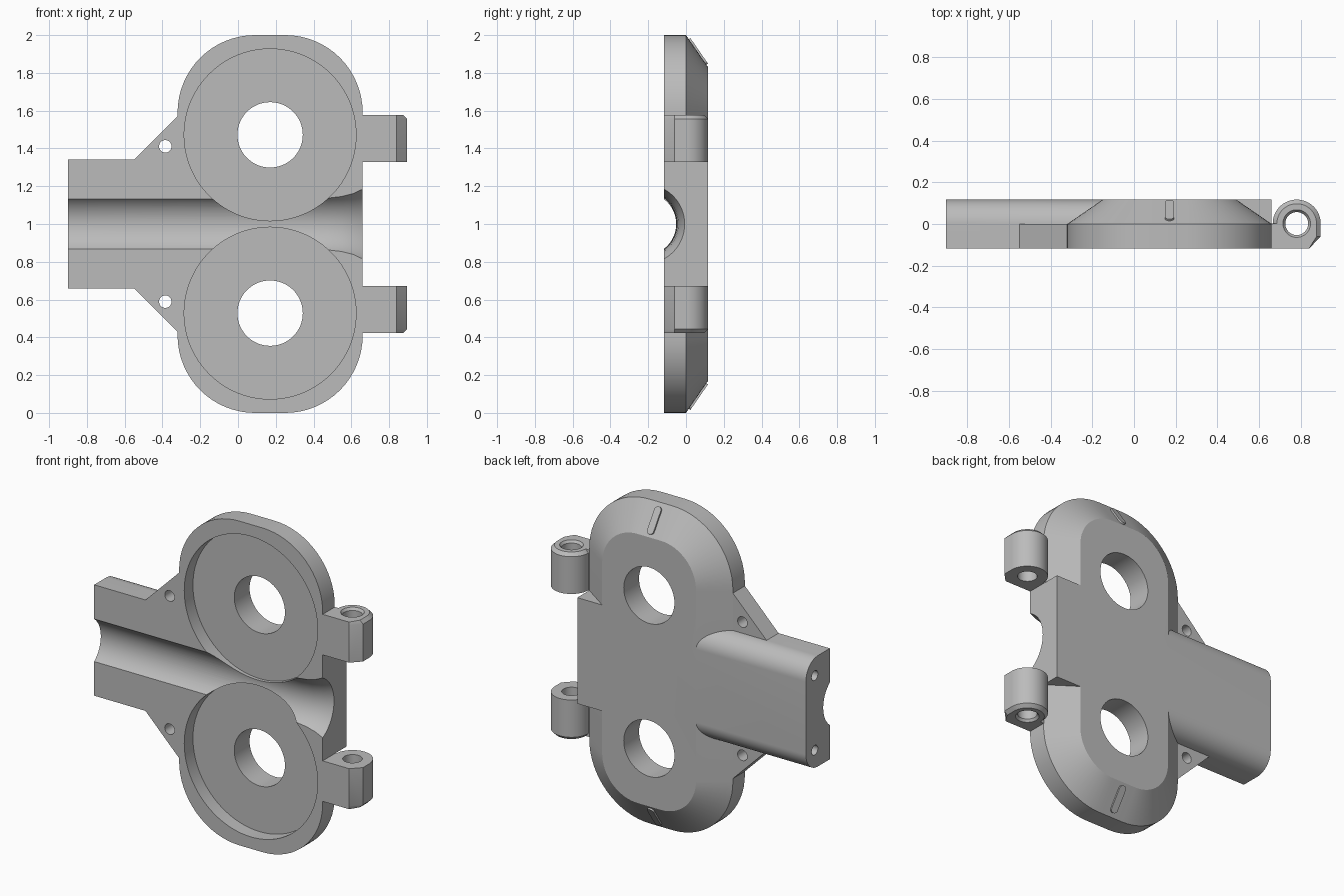
import bpy, bmesh, math
from mathutils import Vector

if "Cube" in bpy.data.objects:
    bpy.data.objects.remove(bpy.data.objects["Cube"], do_unlink=True)

D = 0.117            # half thickness
CX = 0.17            # x of the wheel axes
WHEEL = 0.472        # height of wheel axes above and below the middle
MID = 1.0            # height of the mirror plane

grey = bpy.data.materials.new("warm_grey")
grey.use_nodes = True
grey.diffuse_color = (0.5, 0.5, 0.5, 1)
grey.node_tree.nodes["Principled BSDF"].inputs["Base Color"].default_value = (0.5, 0.5, 0.5, 1)


def loft(name, rings):
    """Skin a stack of matching closed rings and cap both ends."""
    bm = bmesh.new()
    rows = [[bm.verts.new(p) for p in ring] for ring in rings]
    n = len(rows[0])
    for a, b in zip(rows, rows[1:]):
        for i in range(n):
            j = (i + 1) % n
            bm.faces.new((a[i], a[j], b[j], b[i]))
    bm.faces.new(rows[0])
    bm.faces.new(rows[-1])
    bmesh.ops.recalc_face_normals(bm, faces=bm.faces)
    mesh = bpy.data.meshes.new(name)
    bm.to_mesh(mesh)
    bm.free()
    mesh.materials.append(grey)
    obj = bpy.data.objects.new(name, mesh)
    bpy.context.collection.objects.link(obj)
    return obj


def arc(cx, cy, r, start, end, n=16):
    return [(cx + r * math.cos(math.radians(start + (end - start) * i / n)),
             cy + r * math.sin(math.radians(start + (end - start) * i / n)))
            for i in range(n + 1)]


def circle(cx, cy, r, n=64):
    return arc(cx, cy, r, 0, 360, n)[:-1]


def rounded(cx, cy, hw, hh, r):
    pts = []
    for k, (sx, sy) in enumerate(((1, 1), (-1, 1), (-1, -1), (1, -1))):
        pts += arc(cx + sx * (hw - r), cy + sy * (hh - r), r, 90 * k, 90 * k + 90)
    return pts


def along_x(name, pts, x0, x1):
    return loft(name, [[(x, y, z) for y, z in pts] for x in (x0, x1)])


def along_y(name, pts, y0, y1):
    return loft(name, [[(x, y, z) for x, z in pts] for y in (y0, y1)])


def along_z(name, pts, z0, z1):
    return loft(name, [[(x, y, z) for x, y in pts] for z in (z0, z1)])


def combine(obj, others, operation):
    """Apply a boolean with each helper, then discard the helper."""
    for other in others:
        other.hide_render = True
        mod = obj.modifiers.new("cut", 'BOOLEAN')
        mod.operation, mod.object, mod.solver = operation, other, 'EXACT'
        bpy.context.view_layer.objects.active = obj
        bpy.ops.object.modifier_apply(modifier=mod.name)
        bpy.data.objects.remove(other, do_unlink=True)


def smooth(obj):
    bpy.ops.object.select_all(action='DESELECT')
    obj.select_set(True)
    bpy.context.view_layer.objects.active = obj
    bpy.ops.object.shade_smooth_by_angle(angle=math.radians(25))


# Main shell: rounded plate with a broad chamfer on its back
shell = [(-D, 0), (0, 0), (D, 0.17)]
housing = loft("housing", [[(x, y, z) for x, z in rounded(CX, MID, 0.49 - i, 1 - i, 0.41 - i)]
                           for y, i in shell])

# Left guide block with rounded back edges, and square right block
guide = [(-D, MID - 0.342)] + [(y, MID - z) for y, z in arc(0, 0.342 - D, D, 90, 0)]
guide += [(y, MID + z) for y, z in arc(0, 0.342 - D, D, 0, 90)] + [(-D, MID + 0.342)]
left_block = along_x("left_block", guide, -0.9, 0.1)
right_block = along_y("right_block", [(0.2, MID - 0.327), (0.66, MID - 0.327),
                                      (0.66, MID + 0.327), (0.2, MID + 0.327)], -D, D)
combine(housing, [left_block, right_block], 'UNION')

# Channel that flares towards the right end
channel_profile = [(-1, 0.165), (0.25, 0.165), (0.4, 0.167), (0.48, 0.17),
                   (0.55, 0.177), (0.61, 0.19), (0.66, 0.21), (0.7, 0.225)]
channel = loft("channel_cutter", [[(x, y, z) for y, z in circle(-D - 0.1, MID, r, 96)]
                                  for x, r in channel_profile])
cutters = [channel]

# Wheel pockets, axle holes and end screw holes
for s in (1, -1):
    z = MID + s * WHEEL
    cutters.append(along_y("pocket_cutter", circle(CX, z, 0.455, 128), -0.3, -0.032))
    cutters.append(along_y("axle_cutter", circle(CX, z, 0.173), -0.3, 0.3))
    cutters.append(along_x("screw_cutter", circle(0.03, MID + s * 0.23, 0.03, 24), -1, -0.65))
combine(housing, cutters, 'DIFFERENCE')
smooth(housing)


def lug_profile(r):
    """Hinge lug: flat foot with a clipped corner under a round barrel."""
    return ([(0.64, -D), (0.84, -D), (0.78 + r, -0.06)]
            + arc(0.78, 0.002, r, 0, 180, 32) + [(0.64, 0)])


for s, side in ((1, "upper"), (-1, "lower")):
    # Hinge lug with a chamfered outer end and a countersunk bore
    levels = [(0.327, 0.115), (0.557, 0.115), (0.577, 0.095)]
    lug = loft(side + "_hinge_lug", [[(x, y, MID + s * h) for x, y in lug_profile(r)]
                                     for h, r in levels])
    bore = [(0.3, 0.055), (0.562, 0.055), (0.582, 0.07), (0.6, 0.07)]
    combine(lug, [loft("bore_cutter", [[(x, y, MID + s * h) for x, y in circle(0.78, 0.002, r, 48)]
                                       for h, r in bore])], 'DIFFERENCE')
    smooth(lug)

    # Triangular ear with a bolt hole
    ear = along_y(side + "_ear", [(x, MID + s * h) for x, h in
                                  ((-0.55, 0.342), (-0.32, 0.572), (-0.3, 0.572), (-0.3, 0.342))],
                  -D, 0)
    combine(ear, [along_y("bolt_cutter", circle(-0.385, MID + s * 0.411, 0.033, 32), -0.3, 0.3)],
            'DIFFERENCE')
    smooth(ear)

    # Raised pointer mark lying on the chamfer
    slope = Vector((0, D, -0.17 * s)).normalized()
    out = Vector((0, 0.17, D * s)).normalized()
    centre = Vector((CX, D / 2 + 0.003, MID + s * 0.911))
    mark = loft(side + "_pointer_mark",
                [[centre + Vector((u, 0, 0)) + slope * v + out * h
                  for u, v in rounded(0, 0, 0.022, 0.082, 0.0215)] for h in (-0.01, 0.01)])
    smooth(mark)
